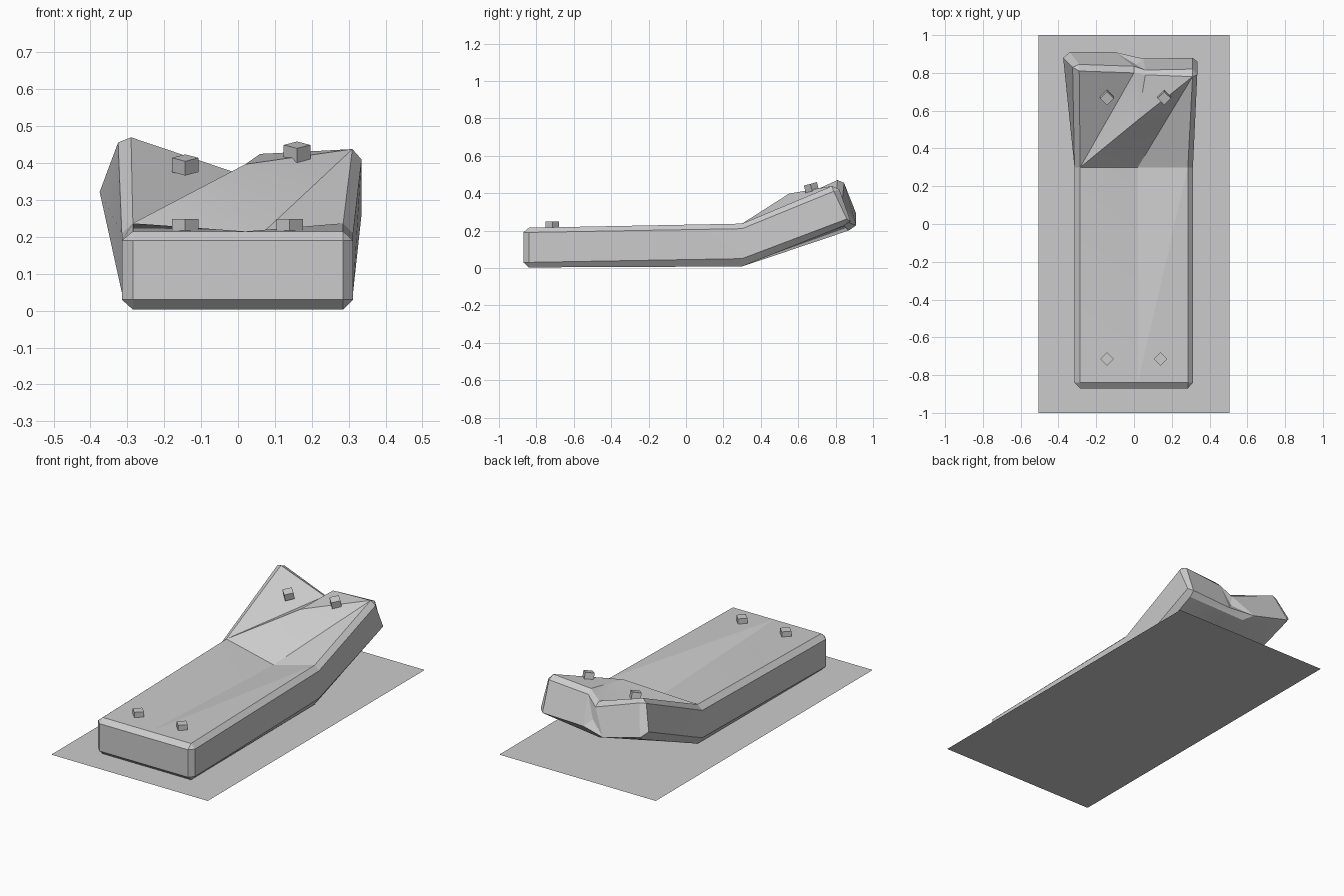
import bpy, bmesh, math

if "Cube" in bpy.data.objects:
    bpy.data.objects.remove(bpy.data.objects["Cube"])

grey = bpy.data.materials.new("plain grey")
grey.diffuse_color = (0.6, 0.6, 0.6, 1)
grey.use_nodes = True
grey.node_tree.nodes["Principled BSDF"].inputs["Base Color"].default_value = grey.diffuse_color


def finish(name, bm, recalc=True):
    if recalc:
        bmesh.ops.recalc_face_normals(bm, faces=bm.faces)
    me = bpy.data.meshes.new(name)
    bm.to_mesh(me)
    bm.free()
    me.materials.append(grey)
    ob = bpy.data.objects.new(name, me)
    bpy.context.collection.objects.link(ob)
    return ob


# flat base sheet
bm = bmesh.new()
bm.faces.new([bm.verts.new(p) for p in
              ((-.505, -1, 0), (.505, -1, 0), (.505, 1, 0), (-.505, 1, 0))])
finish("base_sheet", bm, False)

# slab with bent, torn far end
bm = bmesh.new()
V = {}


def add(key, x, y, z):
    V[key] = bm.verts.new((x, y, z))


def face(keys):
    bm.faces.new([V[k] for k in keys.split()])


RING = ("bl", "ll", "lh", "tl", "tm", "tr", "rh", "rl", "br", "bm")


def ring(n, y, zs, mid_z):
    b, lo, hi, t = zs
    pts = ((-.285, b), (-.315, lo), (-.315, hi), (-.285, t), (.02, mid_z),
           (.285, t), (.312, hi), (.312, lo), (.285, b), (0, b))
    for k, (x, z) in zip(RING, pts):
        add(k + n, x, y, z)


ring("1", -.84, (.003, .03, .19, .215), .215)
ring("2", .30, (.008, .05, .21, .237), .167)

# front face and its chamfers
for k, x, z in (("bl0", -.285, .03), ("tl0", -.285, .19), ("tr0", .285, .19), ("br0", .285, .03)):
    add(k, x, -.87, z)
for f in ("bl0 br0 tr0 tl0", "tl0 tr0 tr1 tm1 tl1", "bl0 bl1 bm1 br1 br0",
          "bl0 tl0 lh1 ll1", "br0 rl1 rh1 tr0", "tl0 tl1 lh1", "bl0 ll1 bl1",
          "tr0 rh1 tr1", "br0 br1 rl1"):
    face(f)

# long straight part
for a, b in zip(RING, RING[1:] + RING[:1]):
    if a == "tl":
        face("tl1 tm1 tl2")
        face("tm1 tm2 tl2")
    elif a == "tm":
        face("tm1 tr1 tr2")
        face("tm1 tr2 tm2")
    else:
        face(f"{a}1 {b}1 {b}2 {a}2")

# torn end: left arm, right arm, crack
for row in (("bl3", -.335, .875, .265), ("ll3", -.375, .88, .322), ("lh3", -.325, .83, .456),
            ("tl3", -.29, .81, .47), ("g3", 0, .80, .372), ("fold", .02, .55, .397),
            ("e3", .06, .79, .425), ("tr3", .31, .78, .438), ("rh3", .335, .79, .41),
            ("rl3", .335, .86, .262), ("br3", .305, .845, .226), ("bm3", -.05, .87, .2),
            ("tl4", -.29, .845, .455), ("g4", 0, .835, .35), ("e4", .06, .815, .4),
            ("tr4", .31, .82, .42), ("br4", .31, .88, .25), ("hr4", .05, .875, .24),
            ("hl4", -.10, .91, .228), ("bl4", -.34, .91, .29), ("k4", .01, .845, .28)):
    add(*row)
for f in ("tl2 g3 tl3", "tl2 fold g3", "tl2 tm2 fold", "tm2 tr3 fold", "tm2 tr2 tr3",
          "fold tr3 e3", "fold e3 g3",
          "tl2 tl3 lh3 lh2", "lh2 lh3 ll3 ll2", "ll2 ll3 bl3 bl2", "bl2 bl3 bm3 bm2",
          "bm2 bm3 br3 br2", "br2 br3 rl3 rl2", "rl2 rl3 rh3 rh2", "rh2 rh3 tr3 tr2",
          "tl3 g3 g4 tl4", "g3 e3 e4 g4", "e3 tr3 tr4 e4", "tr3 rh3 tr4",
          "rh3 rl3 br4 tr4", "rl3 br3 br4", "br3 bm3 hr4 br4", "bm3 hl4 hr4",
          "bm3 bl3 bl4 hl4", "bl3 ll3 bl4", "ll3 lh3 tl4 bl4", "lh3 tl3 tl4",
          "tl4 g4 hl4 bl4", "e4 tr4 br4 hr4",
          "g4 e4 k4", "e4 hr4 k4", "hr4 hl4 k4", "hl4 g4 k4"):
    face(f)
slab = finish("bent_slab", bm)
bpy.context.view_layer.objects.active = slab
slab.select_set(True)
bpy.ops.object.shade_smooth_by_angle(angle=math.radians(15))

# four small pegs, set diagonally on the corners
for name, x, y, z, tilt in (("front_left_peg", -.143, -.715, .228, 0),
                            ("front_right_peg", .14, -.715, .228, 0),
                            ("back_left_peg", -.143, .67, .395, 15),
                            ("back_right_peg", .16, .67, .43, 15)):
    bm = bmesh.new()
    bmesh.ops.create_cone(bm, cap_ends=True, segments=4, radius1=.036, radius2=.036, depth=.04)
    peg = finish(name, bm)
    peg.location = (x, y, z)
    peg.rotation_euler = (math.radians(tilt), 0, 0)
